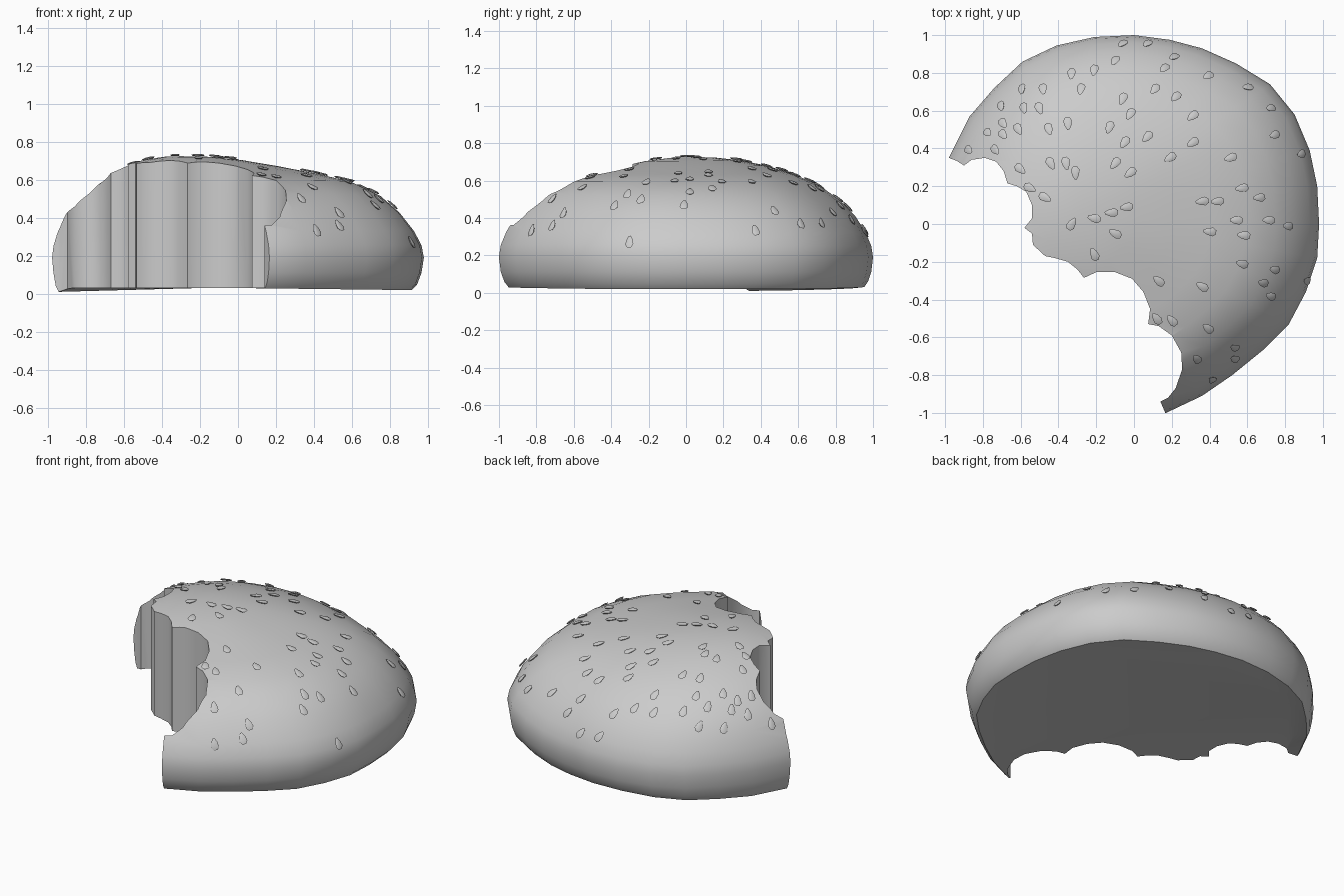
import bpy, bmesh, math
from mathutils import Vector, Matrix
from mathutils.bvhtree import BVHTree

if "Cube" in bpy.data.objects:
    bpy.data.objects.remove(bpy.data.objects["Cube"])


def make_object(name, bm):
    bmesh.ops.recalc_face_normals(bm, faces=bm.faces)
    mesh = bpy.data.meshes.new(name)
    bm.to_mesh(mesh)
    bm.free()
    ob = bpy.data.objects.new(name, mesh)
    bpy.context.collection.objects.link(ob)
    return ob


def activate(ob):
    bpy.ops.object.select_all(action='DESELECT')
    ob.select_set(True)
    bpy.context.view_layer.objects.active = ob


# Bun: plan outline and a dome profile lofted towards an off-centre crown
crown = Vector((-0.3, 0.05))
outline = [(-.98, .35), (-.87, .57), (-.74, .72), (-.59, .86), (-.41, .945), (-.21, .99),
           (0, 1.0), (.19, .975), (.36, .93), (.54, .85), (.72, .74), (.85, .58),
           (.93, .39), (.97, .2), (.98, 0), (.97, -.18), (.91, -.36), (.82, -.53),
           (.68, -.67), (.52, -.8), (.36, -.91), (.17, -1.0), (-.05, -1.02), (-.35, -.97),
           (-.65, -.8), (-.9, -.5), (-1.02, -.2), (-1.03, .1)]
profile = [(.12, .722), (.25, .708), (.4, .68), (.55, .635), (.7, .573), (.82, .49),
           (.9, .41), (.96, .32), (.99, .25), (1, .19), (.99, .11), (.972, .06),
           (.95, .03), (.86, .03)]
bm = bmesh.new()
rings = []
for k, z in profile:
    ring = []
    for p in outline:
        q = crown.lerp(Vector(p), k)
        # fuller shoulder on the front right, slightly sagging rim at both sides
        w = max(0, (Vector(p) - crown).normalized().dot(Vector((.7, -.7))))
        dz = 0
        if z > .2:
            dz = w * (.037 * math.exp(-((k - .8) / .15) ** 2)
                      - .012 * math.exp(-((k - .38) / .14) ** 2))
        elif z < .07 and k > .9:
            dz = -.027 * max(0, -q.x - .2) - .012 * max(0, q.x)
        ring.append(bm.verts.new((q.x, q.y, z + dz)))
    rings.append(ring)
n = len(outline)
top = bm.verts.new((crown.x, crown.y, .725))
for i in range(n):
    j = (i + 1) % n
    bm.faces.new((top, rings[0][i], rings[0][j]))
    for a, b in zip(rings, rings[1:]):
        bm.faces.new((a[i], b[i], b[j], a[j]))
bm.faces.new(rings[-1])
bun = make_object("bun_top", bm)
tree = BVHTree.FromPolygons([v.co.copy() for v in bun.data.vertices],
                            [tuple(p.vertices) for p in bun.data.polygons])

# Bite marks: scalloped plan curve, cut straight down through the bun
bite = [(-1.4, .43), (-.98, .35), (-.94, .335), (-.9, .31), (-.86, .34), (-.79, .35),
        (-.73, .33), (-.69, .28), (-.67, .215), (-.62, .2), (-.57, .17), (-.54, .1),
        (-.54, .03), (-.58, -.02), (-.54, -.05), (-.535, -.11), (-.47, -.17), (-.42, -.18),
        (-.35, -.2), (-.3, -.24), (-.265, -.285), (-.2, -.255), (-.1, -.255), (-.01, -.29),
        (.05, -.36), (.085, -.45), (.075, -.53), (.13, -.54), (.2, -.59), (.25, -.68),
        (.255, -.77), (.22, -.87), (.18, -.92), (.14, -.94), (.17, -1.01), (.25, -1.4),
        (-1.4, -1.4)]
bm = bmesh.new()
lower, upper = [[bm.verts.new((x, y, z)) for x, y in bite] for z in (-.5, 1.5)]
for i in range(len(bite)):
    bm.faces.new((lower[i - 1], lower[i], upper[i], upper[i - 1]))
bm.faces.new(lower)
bm.faces.new(upper)
cutter = make_object("bite_cutter", bm)
cutter.hide_render = True
mod = bun.modifiers.new("bite", 'BOOLEAN')
mod.operation = 'DIFFERENCE'
mod.solver = 'EXACT'
mod.object = cutter
activate(bun)
bpy.ops.object.modifier_apply(modifier="bite")
bpy.data.objects.remove(cutter)
activate(bun)
bpy.ops.object.shade_smooth_by_angle(angle=math.radians(40))

# Sesame seeds: thin pointed plates laid on the crust, tips towards the crown
spots = [(-.06, .95), (.07, .95), (-.1, .86), (.21, .88), (-.33, .79), (-.21, .81), (.16, .82),
         (.39, .78), (-.59, .71), (-.48, .71), (-.28, .71), (.11, .71), (.22, .67), (.6, .72),
         (-.7, .62), (-.58, .61), (-.5, .61), (-.06, .66), (-.02, .58), (.72, .61), (.31, .57),
         (-.77, .48), (-.69, .53), (-.69, .47), (-.61, .5), (-.45, .5), (-.35, .53),
         (-.13, .51), (-.05, .43), (.07, .46), (.31, .43), (.74, .47), (-.87, .39), (-.73, .39),
         (-.6, .29), (-.44, .32), (-.36, .32), (-.31, .27), (-.1, .32), (-.02, .27), (.19, .35),
         (.51, .35), (.88, .37), (-.55, .19), (-.47, .14), (-.33, 0), (-.21, .03), (-.12, .06),
         (-.04, .09), (-.1, -.05), (-.21, -.16), (.36, .12), (.44, .12), (.57, .19), (.66, .14),
         (.54, .02), (.71, .02), (.81, -.01), (.4, -.04), (.58, -.06), (.57, -.21), (.74, -.24),
         (.68, -.31), (.72, -.38), (.91, -.3), (.36, -.33), (.13, -.3), (.12, -.5), (.2, -.51),
         (.39, -.55), (.33, -.71), (.53, -.65), (.53, -.71), (.41, -.82)]
half = [(.036, .006), (.012, .018), (-.016, .023), (-.034, .011)]
plate = half + [(u, -v) for u, v in reversed(half)]
bm = bmesh.new()
for x, y in spots:
    hit, nor, _, _ = tree.ray_cast(Vector((x, y, 2)), Vector((0, 0, -1)))
    if hit is None:
        continue
    nor = nor if nor.z > 0 else -nor
    tip = Vector((crown.x - x, crown.y - y, 0))
    tip = (tip - nor * tip.dot(nor)).normalized()
    place = Matrix((tip, nor.cross(tip), nor)).transposed()
    low, mid, high = [[bm.verts.new(hit + place @ Vector((u * s, v * s, h))) for u, v in plate]
                      for s, h in ((.8, .003), (1, .009), (.6, .013))]
    m = len(plate)
    for a, b in ((low, mid), (mid, high)):
        for i in range(m):
            bm.faces.new((a[i], a[(i + 1) % m], b[(i + 1) % m], b[i]))
    bm.faces.new(high)
    bm.faces.new(low[::-1])
seeds = make_object("sesame_seeds", bm)
activate(seeds)
bpy.ops.object.shade_smooth_by_angle(angle=math.radians(50))
